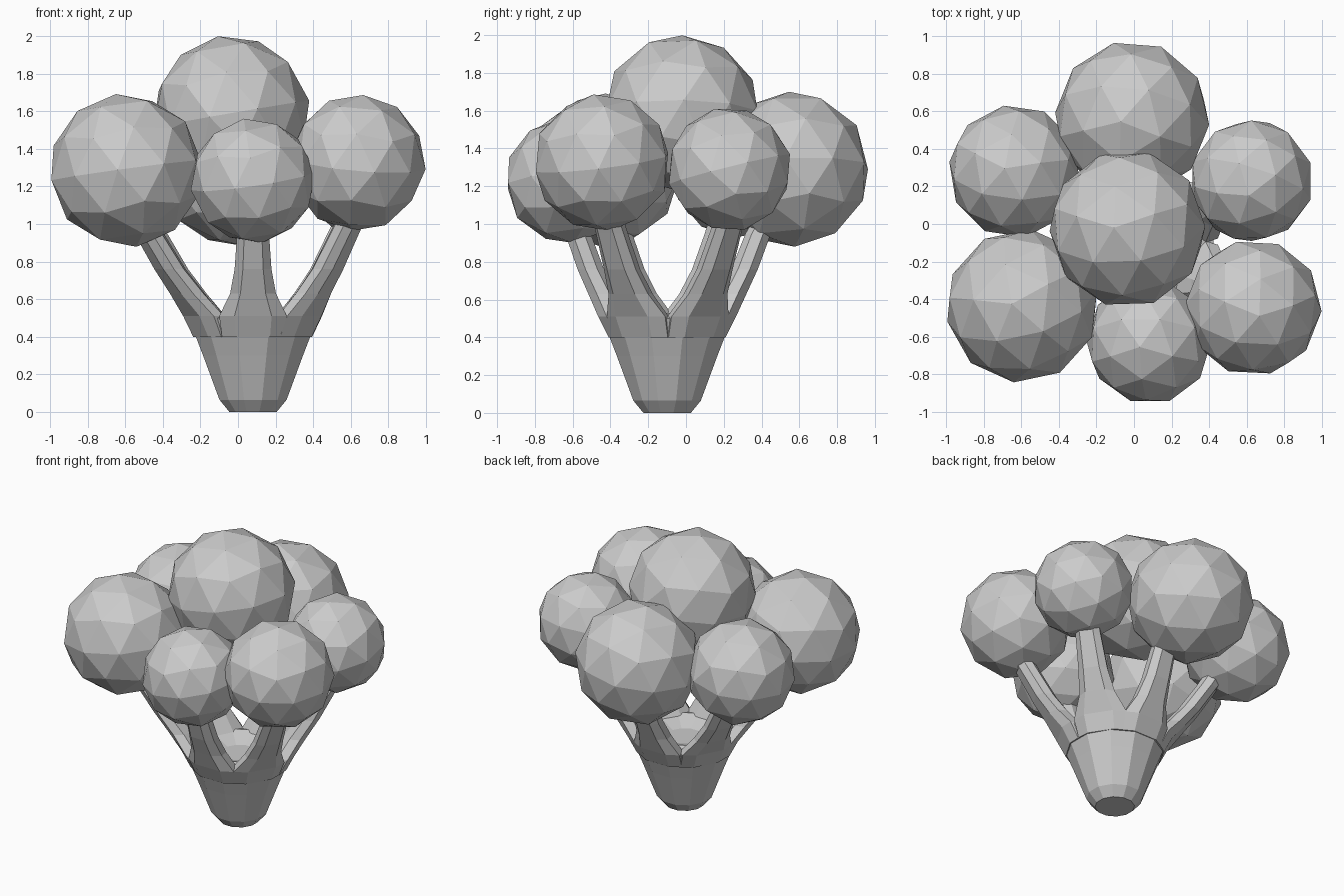
import bpy, bmesh, math
from mathutils import Matrix, Vector, Euler

if "Cube" in bpy.data.objects:
    bpy.data.objects.remove(bpy.data.objects["Cube"])

CX, CY = 0.08, -0.10   # stem axis


def finish(bm, name):
    bmesh.ops.recalc_face_normals(bm, faces=bm.faces[:])
    me = bpy.data.meshes.new(name)
    bm.to_mesh(me)
    bm.free()
    ob = bpy.data.objects.new(name, me)
    bpy.context.collection.objects.link(ob)
    return ob


def loft(bm, rings):
    loops = [[bm.verts.new(p) for p in r] for r in rings]
    n = len(loops[0])
    for a, b in zip(loops, loops[1:]):
        for i in range(n):
            j = (i + 1) % n
            bm.faces.new((a[i], a[j], b[j], b[i]))
    bm.faces.new(loops[0][::-1])
    bm.faces.new(loops[-1])


# tapered trunk with a shallow hollow at the top
bm = bmesh.new()
profile = [(0.0, 0.13), (0.065, 0.185), (0.3, 0.275), (0.5, 0.355), (0.53, 0.26), (0.48, 0.12)]
loft(bm, [[(CX + r * math.cos(math.tau * (i + .5) / 12),
            CY + r * math.sin(math.tau * (i + .5) / 12), z) for i in range(12)]
          for z, r in profile])
finish(bm, "trunk")


# branches: wide wedges at the trunk that narrow into stalks
def branch(name, angle, reach):
    out = Vector((math.cos(angle), math.sin(angle), 0))
    side = Vector((-out.y, out.x, 0))
    # height, outer radius, radial thickness, half width
    sections = [(0.40, 0.31, 0.14, 0.165), (0.51, 0.365, 0.15, 0.18),
                (0.63, 0.42 + (reach - .55) * .3, 0.15, 0.122),
                (0.76, 0.48 + (reach - .55) * .6, 0.14, 0.098),
                (0.95, reach, 0.135, 0.085), (1.08, reach + 0.07, 0.13, 0.08)]
    shape = [(0, .55), (.08, 0), (0, -.55), (-.3, -1), (-.75, -.9), (-1, -.4), (-1, .4), (-.75, .9), (-.3, 1)]
    shape = [s for s in shape if s != (.08, 0)]
    rings = []
    for z, ro, t, w in sections:
        rings.append([Vector((CX, CY, z)) + out * (ro + u * t) + side * (v * w) for u, v in shape])
    b = bmesh.new()
    loft(b, rings)
    finish(b, name)


for name, deg, reach in [("front", 270, .54), ("right_front", 329, .63), ("right_back", 33, .63),
                         ("back", 90, .55), ("left_back", 152, .67), ("left_front", 206, .68)]:
    branch(name + "_branch", math.radians(deg), reach)

# florets: faceted balls, each tilted a little
florets = [
    ("top", -0.035, -0.025, 1.585, 0.42, (-4, -9, 20)),
    ("back", -0.01, 0.56, 1.29, 0.415, (-5, -7, 50)),
    ("left_back", -0.635, 0.28, 1.28, 0.355, (-4, -8, 10)),
    ("right_back", 0.625, 0.23, 1.29, 0.33, (10, -10, 35)),
    ("left_front", -0.595, -0.435, 1.285, 0.41, (-5, -6, 30)),
    ("front", 0.08, -0.625, 1.23, 0.335, (-4, -9, 55)),
    ("right_front", 0.635, -0.445, 1.325, 0.365, (8, 3, 15)),
]
for name, x, y, z, r, rot in florets:
    b = bmesh.new()
    e = Euler([math.radians(a) for a in rot])
    bmesh.ops.create_icosphere(b, subdivisions=2, radius=r,
                               matrix=Matrix.Translation((x, y, z)) @ e.to_matrix().to_4x4())
    finish(b, name + "_floret")
